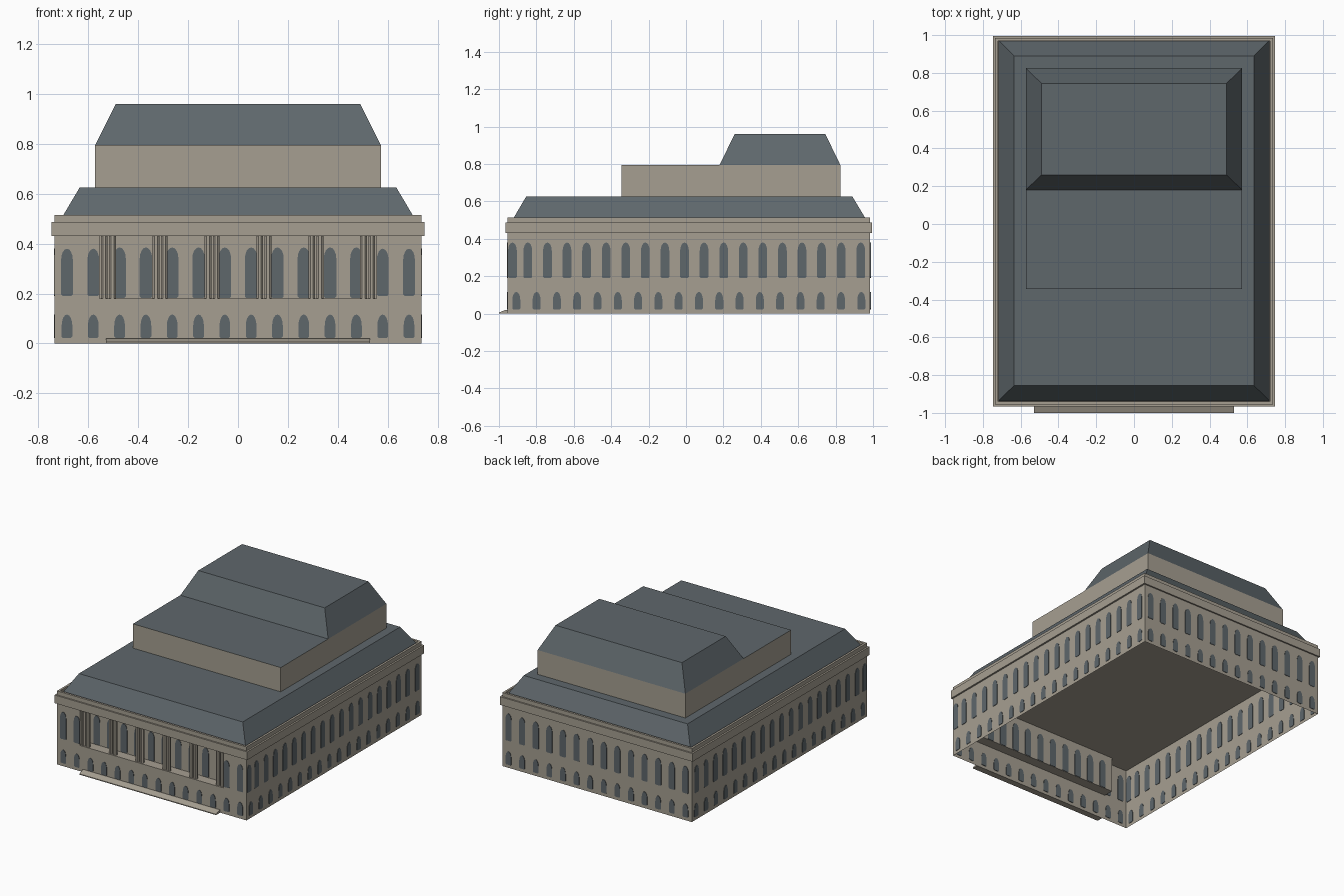
import bpy, bmesh, math
from mathutils import Vector

if "Cube" in bpy.data.objects:
    bpy.data.objects.remove(bpy.data.objects["Cube"])


def make_material(name, rgb):
    m = bpy.data.materials.new(name)
    m.use_nodes = True
    m.diffuse_color = (*rgb, 1)
    m.node_tree.nodes["Principled BSDF"].inputs["Base Color"].default_value = (*rgb, 1)
    return m


STONE = make_material("warm_stone", (0.38, 0.345, 0.285))
SLATE = make_material("grey_slate", (0.113, 0.135, 0.148))

# Shared measurements
HALF_X, FRONT, BACK = 0.735, -0.955, 0.985
MID_Y = (FRONT + BACK) / 2
WALL_TOP, CORNICE_TOP, PARAPET_TOP = 0.43, 0.487, 0.515
LOGGIA_X, LOGGIA_Z, LOGGIA_Y = 0.555, 0.18, -0.885


def finish(name, bm, *mats):
    bmesh.ops.recalc_face_normals(bm, faces=bm.faces[:])
    me = bpy.data.meshes.new(name)
    bm.to_mesh(me)
    bm.free()
    for m in mats:
        me.materials.append(m)
    ob = bpy.data.objects.new(name, me)
    bpy.context.collection.objects.link(ob)
    return ob


def add_prism(bm, lower, upper):
    """Closed solid between two matching loops of points."""
    a = [bm.verts.new(p) for p in lower]
    b = [bm.verts.new(p) for p in upper]
    bm.faces.new(a[::-1])
    bm.faces.new(b)
    n = len(a)
    for i in range(n):
        j = (i + 1) % n
        bm.faces.new((a[i], a[j], b[j], b[i]))


def rect(hx, y0, y1, z):
    return [(-hx, y0, z), (hx, y0, z), (hx, y1, z), (-hx, y1, z)]


def frustum(name, base, top, *mats):
    bm = bmesh.new()
    add_prism(bm, rect(*base), rect(*top))
    return finish(name, bm, *mats)


# Walls: an open-bottomed shell with a recessed loggia in the front
bm = bmesh.new()


def wall(x0, y0, x1, y1, z0, z1):
    bm.faces.new([bm.verts.new(p) for p in
                  ((x0, y0, z0), (x1, y1, z0), (x1, y1, z1), (x0, y0, z1))])


wall(-HALF_X, FRONT, HALF_X, FRONT, 0, LOGGIA_Z)
wall(-LOGGIA_X, LOGGIA_Y, LOGGIA_X, LOGGIA_Y, LOGGIA_Z, WALL_TOP)
wall(HALF_X, BACK, -HALF_X, BACK, 0, WALL_TOP)
for s in (-1, 1):
    wall(s * HALF_X, FRONT, s * LOGGIA_X, FRONT, LOGGIA_Z, WALL_TOP)
    wall(s * LOGGIA_X, FRONT, s * LOGGIA_X, LOGGIA_Y, LOGGIA_Z, WALL_TOP)
    wall(s * HALF_X, FRONT, s * HALF_X, BACK, 0, WALL_TOP)
bm.faces.new([bm.verts.new(p) for p in rect(LOGGIA_X, FRONT, LOGGIA_Y, LOGGIA_Z)])
bmesh.ops.remove_doubles(bm, verts=bm.verts[:], dist=0.0001)
finish("walls", bm, STONE)

# Cornice and parapet rim
frustum("cornice", (HALF_X + 0.012, FRONT - 0.01, BACK + 0.01, WALL_TOP),
        (HALF_X + 0.012, FRONT - 0.01, BACK + 0.01, CORNICE_TOP), STONE)
RIM = 0.015
for name, y in (("front_parapet", FRONT), ("back_parapet", BACK - RIM)):
    frustum(name, (HALF_X, y, y + RIM, CORNICE_TOP), (HALF_X, y, y + RIM, PARAPET_TOP), STONE)
for name, s in (("left_parapet", 1), ("right_parapet", -1)):
    ob = frustum(name, (RIM / 2, FRONT + RIM, BACK - RIM, CORNICE_TOP),
                 (RIM / 2, FRONT + RIM, BACK - RIM, PARAPET_TOP), STONE)
    ob.location.x = s * (HALF_X - RIM / 2)

# Lower roof, attic block with slate top, and upper roof
frustum("lower_roof", (0.717, -0.936, 0.973, CORNICE_TOP), (0.635, -0.855, 0.89, 0.625), SLATE)
attic = frustum("attic_block", (0.573, -0.345, 0.825, 0.625), (0.573, -0.345, 0.825, 0.795),
                STONE, SLATE)
for face in attic.data.polygons:
    face.material_index = int(face.normal.z > 0.5)
frustum("upper_roof", (0.573, 0.18, 0.825, 0.795), (0.49, 0.26, 0.745, 0.96), SLATE)

# Entrance ramp
bm = bmesh.new()
profile = [(-1.0, 0), (FRONT, 0), (FRONT, 0.02), (-0.965, 0.02), (-1.0, 0.006)]
add_prism(bm, [(-0.53, y, z) for y, z in profile], [(0.53, y, z) for y, z in profile])
finish("entrance_ramp", bm, STONE)

# Paired loggia columns
bm = bmesh.new()
for i in range(6):
    for s in (-1, 1):
        cx, cy = (i - 2.5) * 0.208 + s * 0.0165, FRONT + 0.018
        ring = [(cx + 0.0145 * math.cos(math.tau * (k + 0.5) / 8),
                 cy + 0.0145 * math.sin(math.tau * (k + 0.5) / 8)) for k in range(8)]
        add_prism(bm, [(*p, LOGGIA_Z) for p in ring], [(*p, WALL_TOP) for p in ring])
finish("loggia_columns", bm, STONE)


def arch(half, z0, z1, rise, steps=8):
    """Outline of a round-topped window with clipped lower corners."""
    clip = half * 0.25
    pts = [(-half, z0 + clip), (-half + clip, z0), (half - clip, z0), (half, z0 + clip)]
    pts += [(half * math.cos(math.pi * k / steps),
             z1 - rise + rise * math.sin(math.pi * k / steps)) for k in range(steps + 1)]
    return pts


def window_row(name, shape, centres, origin, axis, normal):
    """Thin arched panes set through a wall."""
    bm = bmesh.new()
    origin, axis, offset = Vector(origin), Vector(axis), Vector(normal) * 0.003
    for c in centres:
        mid = [origin + axis * (c + u) + Vector((0, 0, z)) for u, z in shape]
        add_prism(bm, [p - offset for p in mid], [p + offset for p in mid])
    finish(name, bm, SLATE)


TALL = arch(0.0235, 0.19, 0.38, 0.045)
LOGGIA = arch(0.025, 0.182, 0.385, 0.045)
SMALL = arch(0.0215, 0.022, 0.116, 0.045)
X, Y = (1, 0, 0), (0, 1, 0)

# Front and back windows
bays = [(i - 6.5) * 0.1055 for i in range(14)]
window_row("front_small_windows", SMALL, bays, (0, FRONT, 0), X, Y)
window_row("front_tall_windows", TALL, bays[:2] + bays[-2:], (0, FRONT, 0), X, Y)
window_row("loggia_windows", LOGGIA, bays[2:-2], (0, LOGGIA_Y, 0), X, Y)
window_row("back_small_windows", SMALL, bays, (0, BACK, 0), X, Y)
window_row("back_tall_windows", TALL, bays, (0, BACK, 0), X, Y)

# Side windows
tall_bays = [max(-0.928, (i - 9) * 0.1047 - 0.008) for i in range(19)]
small_bays = [(i - 8.5) * 0.1085 + 0.015 for i in range(18)]
for side, s in (("left", 1), ("right", -1)):
    window_row(side + "_tall_windows", TALL, tall_bays, (s * HALF_X, 0, 0), Y, X)
    window_row(side + "_small_windows", SMALL, small_bays, (s * HALF_X, 0, 0), Y, X)
